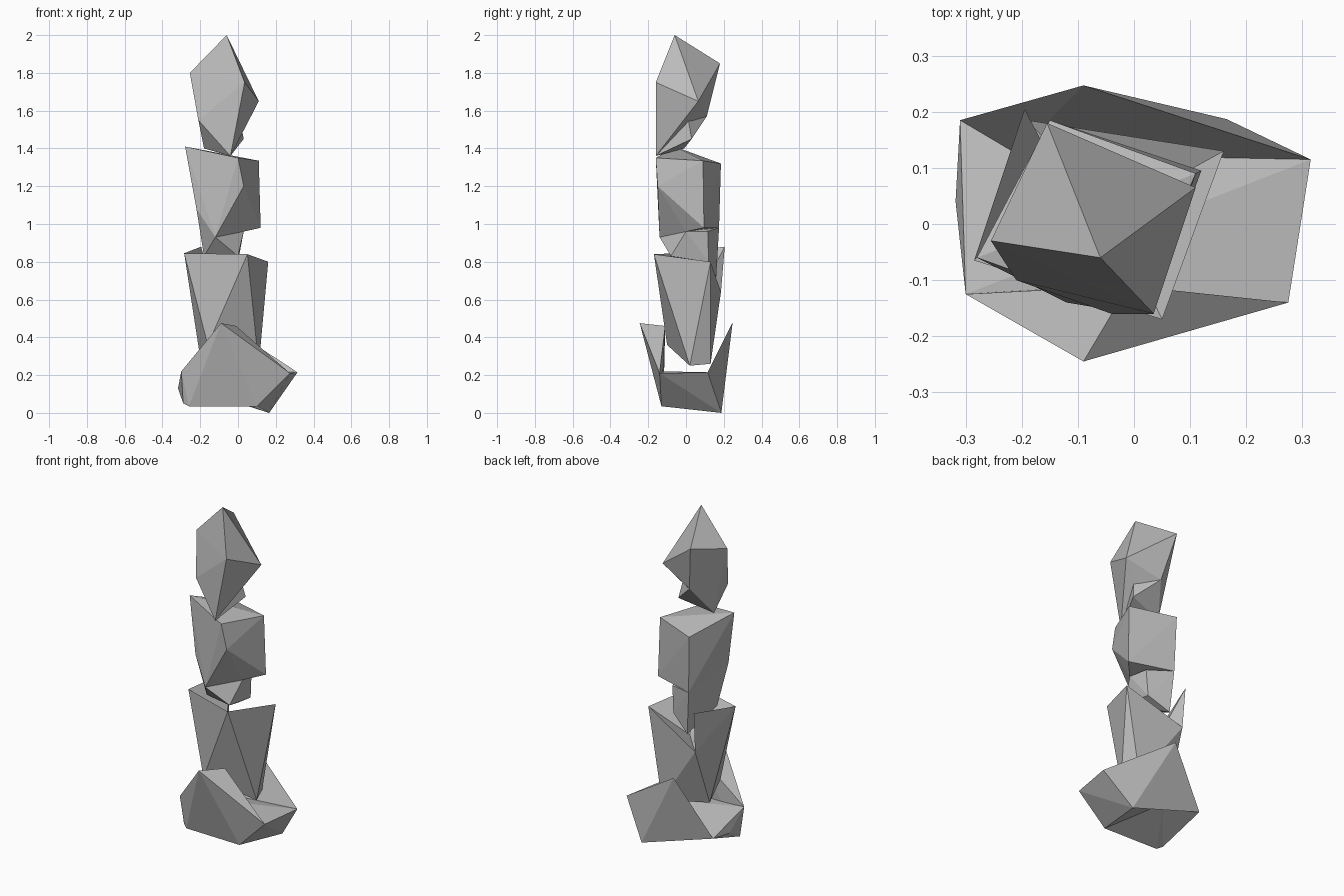
import bpy
import bmesh
from mathutils import Vector

default_cube = bpy.data.objects.get("Cube")
if default_cube:
    bpy.data.objects.remove(default_cube, do_unlink=True)

# Single plain stone colour
stone = bpy.data.materials.new("grey_stone")
stone.use_nodes = True
stone_colour = (0.5, 0.5, 0.5, 1.0)
stone.diffuse_color = stone_colour
stone.node_tree.nodes["Principled BSDF"].inputs["Base Color"].default_value = stone_colour


def hollow_stone(name, heart, *walls):
    """Make a stone from flat walls, each thickened towards an inner point."""
    mesh = bpy.data.meshes.new(name)
    shell = bmesh.new()
    for wall in walls:
        wedge = [shell.verts.new(Vector(corner)) for corner in (*wall, *heart)]
        bmesh.ops.convex_hull(shell, input=wedge)
    loose = [vert for vert in shell.verts if not vert.link_faces]
    bmesh.ops.delete(shell, geom=loose, context='VERTS')
    bmesh.ops.recalc_face_normals(shell, faces=shell.faces[:])
    shell.to_mesh(mesh)
    shell.free()
    mesh.materials.append(stone)
    stone_object = bpy.data.objects.new(name, mesh)
    bpy.context.collection.objects.link(stone_object)
    return stone_object


def faceted_stone(name, *corners):
    """Make a solid flat-faced stone by wrapping a shell around its corners."""
    return hollow_stone(name, (), corners)


# Foot stone: a hollow-bottomed slab whose front and back rise into two peaks
rim_front_left = (.275, -.14, .21)
rim_back_left = (.315, .115, .215)
rim_front_right = (-.3, -.125, .22)
rim_back_right = (-.31, .185, .15)
floor_front_left = (.1, -.13, .035)
floor_front_right = (-.26, -.12, .035)
floor_back_left = (.165, .187, 0)
side_bulge = (-.318, .04, .13)
heel = (-.29, -.1, .05)

hollow_stone(
    "foot_slab", [(-.1, .13, .15)],
    (rim_front_left, rim_front_right, floor_front_left, floor_front_right, heel),
    (rim_front_left, rim_back_left, floor_front_left, floor_back_left),
    (rim_back_left, rim_back_right, floor_back_left),
    (rim_front_right, rim_back_right, side_bulge, heel),
    (rim_front_left, rim_front_right, rim_back_left, rim_back_right),
)
faceted_stone(
    "foot_front_peak",
    rim_front_left, rim_front_right, floor_front_left, floor_front_right,
    (-.09, -.245, .475), (-.01, -.11, .46),
)
faceted_stone(
    "foot_back_peak",
    rim_back_left, rim_back_right, floor_back_left,
    (-.09, .247, .48), (-.05, .13, .2), (-.21, .125, .17),
)

# Hip stone: open at the top, narrowing downwards, with a back spike
hip_front_right = (-.285, -.065, .845)
hip_front_left = (.05, -.17, .84)
hip_back_left = (.16, .13, .8)
hip_back_notch = (-.19, .185, .64)
hip_base_left = (.11, .02, .25)
hip_base_back = (.07, .13, .26)
hip_base_front = (-.16, -.1, .36)
hip_base_right = (-.2, .06, .29)

hollow_stone(
    "hip_block", [(-.04, .02, .64)],
    (hip_front_right, hip_front_left, hip_base_front),
    (hip_front_left, hip_base_front, hip_base_left),
    (hip_front_left, hip_back_left, hip_base_left),
    (hip_back_left, hip_base_left, hip_base_back),
    (hip_back_left, hip_back_notch, hip_base_back, hip_base_right),
    (hip_front_right, hip_back_notch, hip_base_front, hip_base_right),
    (hip_base_front, hip_base_left, hip_base_back, hip_base_right),
)
faceted_stone(
    "hip_back_spike",
    hip_front_right, hip_back_notch,
    (-.195, .205, .88), (-.14, .1, .68),
)

# Chest stone: a square block over a narrower waist
chest_knuckle = (.03, -.15, 1.2)
chest_right_edge = (-.22, -.09, 1.08)
waist_front = (-.12, -.14, .93)
waist_back = (-.14, .175, .98)

faceted_stone(
    "chest_block",
    chest_knuckle, chest_right_edge, waist_front, waist_back,
    (-.28, -.06, 1.41), (0, -.16, 1.35),
    (.11, .09, 1.335), (-.15, .185, 1.32),
    (.12, .095, .98), (.03, 0, .96),
)
faceted_stone(
    "waist_wedge",
    chest_right_edge, waist_front, waist_back,
    (-.18, -.04, .83), (0, -.08, .83), (.03, 0, .96),
    (.01, .115, .96), (0, .12, .8), (-.12, .16, .72),
)

# Head stone: a pointed crown, tapering face and small chin
face_tip = (-.04, -.16, 1.36)
nape = (-.1, .11, 1.57)
jaw_back = (-.18, -.01, 1.4)
cheek = (-.21, -.1, 1.55)

faceted_stone(
    "head_block",
    face_tip, nape, cheek, jaw_back,
    (-.06, -.06, 2), (-.255, -.03, 1.8),
    (-.155, .18, 1.85), (.11, .065, 1.65), (.035, -.16, 1.75),
)
faceted_stone(
    "chin",
    face_tip, nape, cheek, jaw_back,
    (.03, .03, 1.45), (0, 0, 1.62),
)
